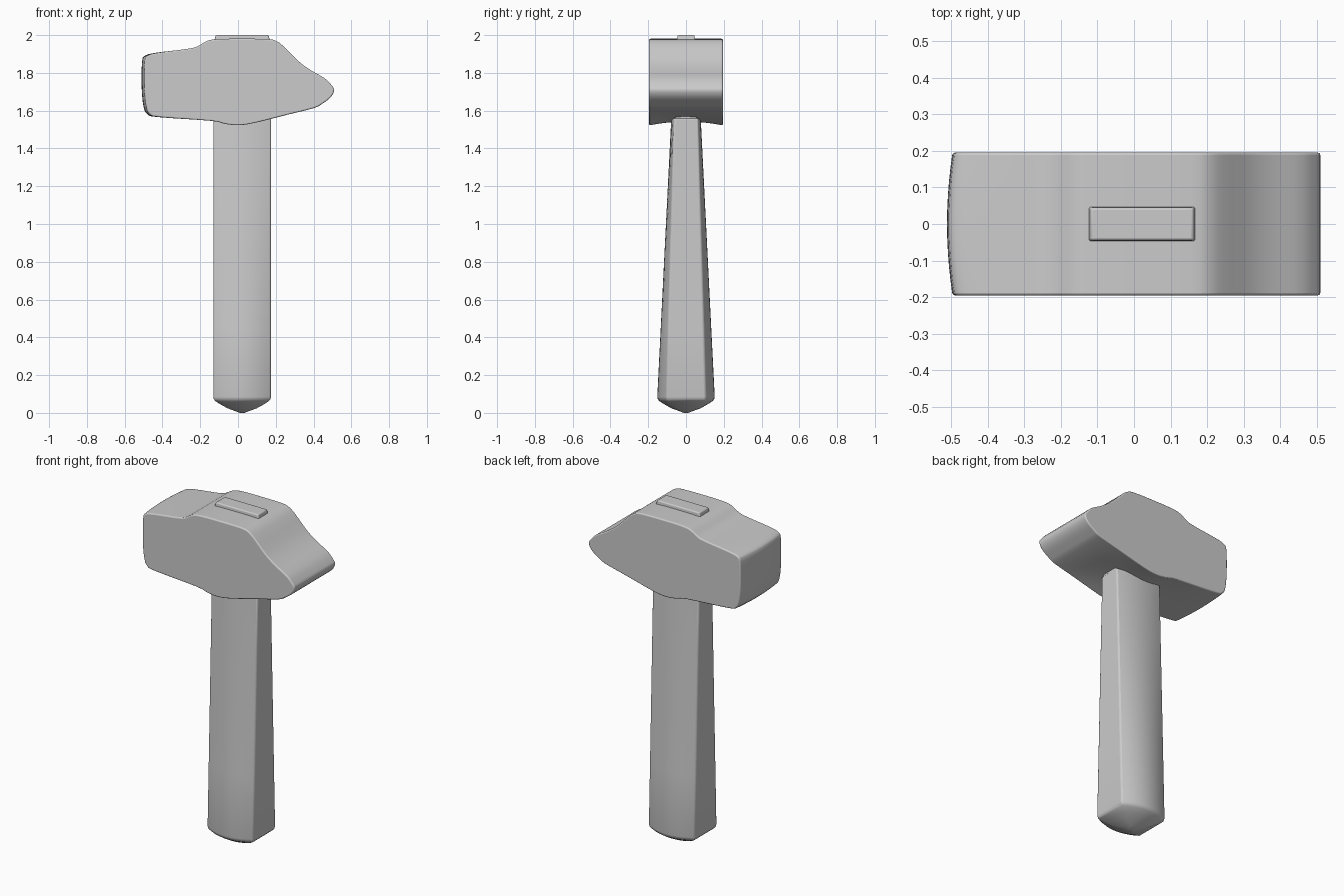
import bpy, bmesh, math
from mathutils import Vector

if "Cube" in bpy.data.objects:
    bpy.data.objects.remove(bpy.data.objects["Cube"])


def loft(name, rings, bevel, angle):
    """Skin a list of equal-length closed rings, cap both ends, bevel sharp edges."""
    bm = bmesh.new()
    vr = [[bm.verts.new(p) for p in r] for r in rings]
    n = len(vr[0])
    for a, b in zip(vr, vr[1:]):
        for i in range(n):
            j = (i + 1) % n
            bm.faces.new((a[i], a[j], b[j], b[i]))
    bm.faces.new(vr[0][::-1])
    bm.faces.new(vr[-1])
    bmesh.ops.recalc_face_normals(bm, faces=bm.faces)
    me = bpy.data.meshes.new(name)
    bm.to_mesh(me)
    bm.free()
    ob = bpy.data.objects.new(name, me)
    bpy.context.collection.objects.link(ob)
    mod = ob.modifiers.new("soft_edges", 'BEVEL')
    mod.width, mod.segments = bevel, 3
    mod.limit_method, mod.angle_limit = 'ANGLE', math.radians(angle)
    bpy.ops.object.select_all(action='DESELECT')
    ob.select_set(True)
    bpy.context.view_layer.objects.active = ob
    bpy.ops.object.shade_smooth_by_angle(angle=math.radians(35))
    return ob


def smooth_loop(pts, steps=3):
    """Closed Catmull-Rom curve through the profile points."""
    out, n = [], len(pts)
    for i in range(n):
        a, b, c, d = (Vector(pts[(i + k) % n]) for k in (-1, 0, 1, 2))
        for s in range(steps):
            t = s / steps
            out.append(0.5 * (2 * b + (c - a) * t + (2 * a - 5 * b + 4 * c - d) * t * t
                              + (3 * b - a - 3 * c + d) * t ** 3))
    return out


# Hammer head: side profile (x, z) swept across y
profile = smooth_loop([
    (-0.495, 1.72), (-0.493, 1.86), (-0.475, 1.893), (-0.415, 1.908), (-0.283, 1.925),
    (-0.22, 1.938), (-0.167, 1.968), (-0.108, 1.979), (0.02, 1.981), (0.156, 1.979),
    (0.204, 1.968), (0.246, 1.936), (0.32, 1.862), (0.384, 1.815), (0.458, 1.772),
    (0.495, 1.735), (0.509, 1.708), (0.49, 1.67), (0.442, 1.634), (0.40, 1.613),
    (0.272, 1.581), (0.087, 1.534), (0.0, 1.522), (-0.07, 1.529), (-0.14, 1.545),
    (-0.415, 1.566), (-0.465, 1.581), (-0.485, 1.62)])
rings = []
for k in range(11):
    t = -1 + k / 5
    crown = 1 - t * t
    ring = []
    for p in profile:
        # striking face bulges outward, underside hollows slightly
        x = p.x - 0.015 * crown * min(1, max(0, (-0.3 - p.x) / 0.18))
        hollow = max(0, 1 - (p.x / 0.3) ** 2) if p.y < 1.62 else 0
        ring.append((x, 0.195 * t, p.y + 0.02 * crown * hollow))
    rings.append(ring)
loft("hammer_head", rings, 0.007, 60)


# Handle: flat ends in x, bowed front and back, tapering upward
def section(z, scale, side, bow, hx=0.153, cx=0.022, n=10):
    us = [-1 + 2 * i / n for i in range(n + 1)]
    half = [(u * hx * scale, (side + (bow - side) * (1 - u * u)) * scale) for u in us]
    pts = half + [(-x, -y) for x, y in half]
    return [(cx + x, y, z) for x, y in pts]


handle = [section(z, s, 0.104, 0.152) for z, s in
          ((0.003, 0.08), (0.01, 0.25), (0.024, 0.5), (0.045, 0.75),
           (0.062, 0.92), (0.072, 0.98), (0.085, 1.0))]
handle += [section(0.085 + 1.475 * f, 1, 0.104 - 0.04 * f, 0.152 - 0.074 * f)
           for f in (0.25, 0.5, 0.75, 1)]
handle[0] = [(x, y, 0.0) for x, y, z in handle[0]]
loft("handle", handle, 0.008, 45)

# Handle end showing through the top of the head
peg = [section(z, 1, y, y, hx=h) for z, y, h in
       ((1.5, 0.058, 0.15), (1.97, 0.048, 0.147), (2.0, 0.044, 0.14))]
loft("handle_top", peg, 0.006, 45)
